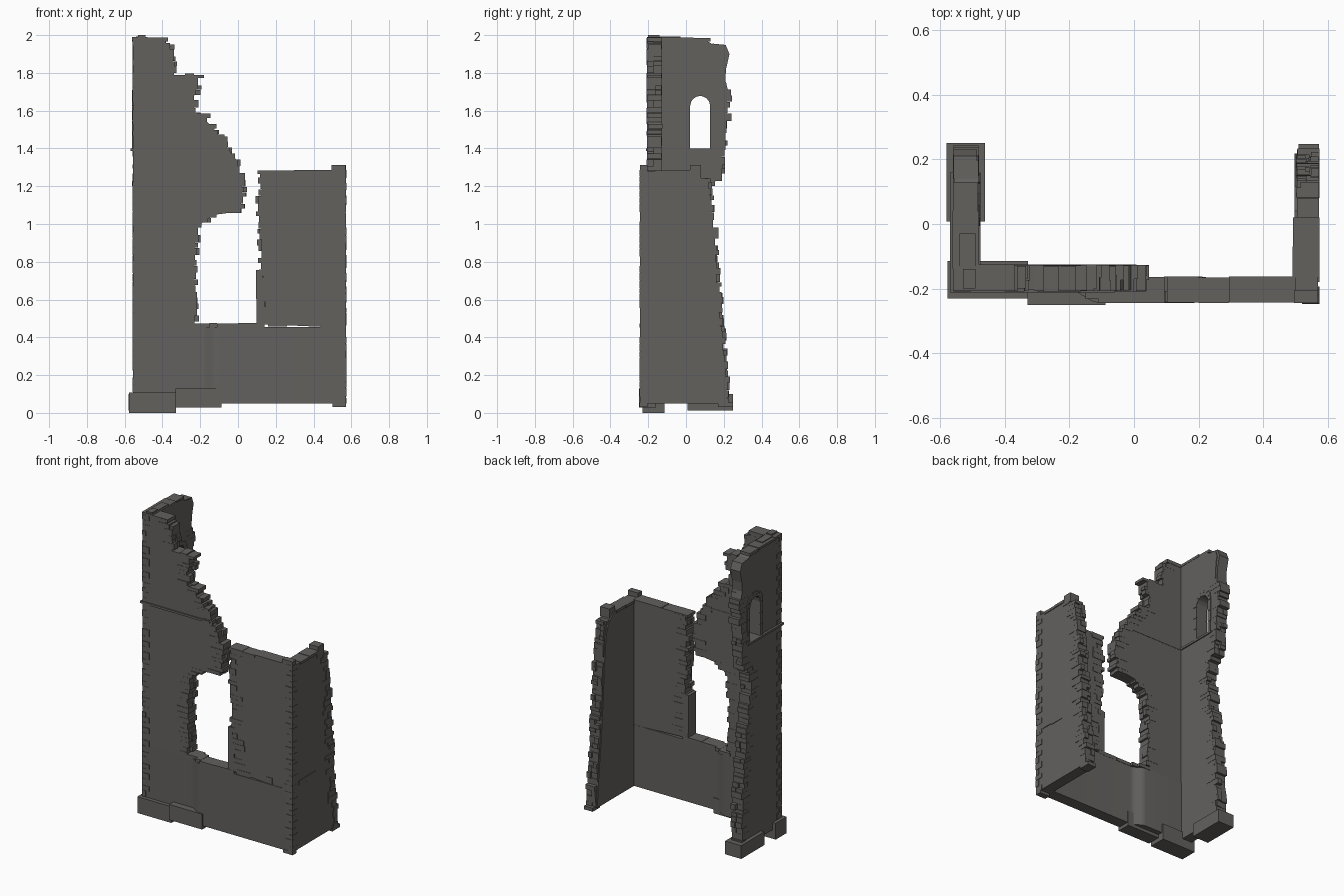
import bpy, bmesh, math, random
from mathutils import Vector

random.seed(7)
R = random.uniform
stone = bpy.data.materials.new("dark grey stone")
stone.diffuse_color = (0.125, 0.119, 0.111, 1)


def finish(name, bm):
    bmesh.ops.recalc_face_normals(bm, faces=bm.faces)
    me = bpy.data.meshes.new(name)
    bm.to_mesh(me)
    bm.free()
    me.materials.append(stone)
    ob = bpy.data.objects.new(name, me)
    bpy.context.collection.objects.link(ob)
    return ob


def place(p, d, axis):
    u, v = p
    return Vector({'x': (d, u, v), 'y': (u, d, v), 'z': (u, v, d)}[axis])


def add_prism(bm, pts, lo, hi, axis):
    a = [bm.verts.new(place(p, lo, axis)) for p in pts]
    b = [bm.verts.new(place(p, hi, axis)) for p in pts]
    bm.faces.new(a)
    bm.faces.new(b[::-1])
    for i in range(len(a)):
        j = (i + 1) % len(a)
        bm.faces.new((a[i], a[j], b[j], b[i]))


def prism(name, pts, lo, hi, axis):
    bm = bmesh.new()
    add_prism(bm, pts, lo, hi, axis)
    return finish(name, bm)


def add_box(bm, x0, x1, y0, y1, z0, z1):
    add_prism(bm, [(x0, y0), (x1, y0), (x1, y1), (x0, y1)], z0, z1, 'z')


def boxes(name, items):
    bm = bmesh.new()
    for b in items:
        add_box(bm, *b)
    return finish(name, bm)


def at(edge, z):
    for (u0, z0), (u1, z1) in zip(edge, edge[1:]):
        if z0 <= z <= z1:
            return u0 + (u1 - u0) * (z - z0) / max(z1 - z0, 1e-6)
    return edge[-1][0]


def broken_edge(name, edge, sign, d0, d1, axis, limit=9):
    """Courses of uneven bricks following a broken wall edge."""
    bm = bmesh.new()
    z, top = edge[0][1], edge[-1][1]
    while z < top - 0.012:
        h = min(R(0.022, 0.042), top - z)
        e = at(edge, z + h / 2)
        mid = d0 + (d1 - d0) * R(0.35, 0.65)
        spans = [(d0, mid), (mid, d1)] if random.random() < 0.55 else [(d0, d1)]
        for s0, s1 in spans:
            o = min(e + sign * R(-0.012, 0.014), limit)
            i = e - sign * R(0.035, 0.09)
            pts = [(i, z), (o, z), (o, z + h - 0.001), (i, z + h - 0.001)]
            g0 = R(0.0005, 0.004) if s0 == d0 else 0
            g1 = R(0.0005, 0.004) if s1 == d1 else 0
            add_prism(bm, pts, s0 - g0, s1 + g1, axis)
        z += h
    return finish(name, bm)


def core(edge, sign, far):
    """Solid wall outline set just behind its broken edge."""
    return [(far, edge[0][1])] + [(u - sign * 0.014, z) for u, z in edge] + [(far, edge[-1][1])]


# Low front wall, its plan bending forward where the two builds meet
bend = [(-0.2 + 0.09 * t / 8, 0.038 * (0.5 - 0.5 * math.cos(math.pi * t / 8))) for t in range(9)]
plan = [(-0.555, -0.205)] + [(x, -0.205 - s) for x, s in bend] + [(0.57, -0.243)]
plan += [(0.57, -0.165)] + [(x, -0.127 - s) for x, s in reversed(bend)] + [(-0.555, -0.127)]
low = prism("lower_front_wall", plan, 0.05, 0.456, 'z')
bpy.context.view_layer.objects.active = low
low.select_set(True)
bpy.ops.object.shade_smooth_by_angle(angle=math.radians(25))
low.select_set(False)
boxes("window_sill", [(-0.235, -0.15, -0.208, -0.125, 0.452, 0.474),
                      (-0.15, -0.11, -0.232, -0.145, 0.452, 0.475),
                      (-0.11, 0.0, -0.245, -0.163, 0.452, 0.474),
                      (0.0, 0.14, -0.244, -0.164, 0.452, 0.476)])

# Tall left part of the front wall
tall = [(-0.22, 0.456), (-0.21, 0.6), (-0.222, 0.72), (-0.215, 0.9), (-0.2, 0.98), (-0.16, 1.02),
        (-0.1, 1.05), (0.01, 1.065), (0.03, 1.1), (0.036, 1.2), (0.02, 1.27), (0.005, 1.34),
        (-0.04, 1.4), (-0.08, 1.46), (-0.13, 1.52), (-0.17, 1.56), (-0.215, 1.585), (-0.225, 1.66),
        (-0.2, 1.73), (-0.205, 1.785), (-0.325, 1.79), (-0.335, 1.9), (-0.36, 1.95), (-0.385, 1.985)]
prism("tall_front_wall", core(tall, 1, -0.555), -0.205, -0.128, 'y')
broken_edge("tall_front_wall_broken_bricks", tall, 1, -0.205, -0.13, 'y')
boxes("ledge_stones", [(-0.31, -0.18, -0.207, -0.13, 1.772, 1.79), (-0.25, -0.145, -0.206, -0.128, 1.56, 1.585),
                       (-0.2, -0.115, -0.2, -0.125, 1.505, 1.53), (-0.15, -0.055, -0.207, -0.13, 1.43, 1.462),
                       (-0.4, -0.335, -0.2, -0.13, 1.925, 1.95), (-0.5, -0.37, -0.207, -0.126, 1.965, 1.988),
                       (-0.56, -0.48, -0.207, -0.13, 1.975, 1.99), (-0.53, -0.49, -0.2, -0.14, 1.98, 2.0)])

# Right part of the front wall
jamb = [(0.105, 0.47), (0.135, 0.5), (0.135, 0.66), (0.11, 0.75), (0.115, 0.82), (0.115, 0.92),
        (0.11, 1.0), (0.105, 1.12), (0.115, 1.2), (0.108, 1.28)]
prism("right_front_wall", [(0.57, 0.45)] + core(jamb, -1, 0.57)[1:], -0.240, -0.166, 'y')
broken_edge("right_front_wall_broken_bricks", jamb, -1, -0.240, -0.166, 'y')
prism("leaning_jamb_slab", [(0.098, 0.475), (0.14, 0.475), (0.142, 0.64), (0.125, 0.76), (0.095, 0.755)],
      -0.243, -0.163, 'y')
boxes("right_front_cap_stones", [(0.102, 0.2, -0.243, -0.163, 1.266, 1.284), (0.2, 0.292, -0.245, -0.165, 1.268, 1.282),
                                 (0.294, 0.5, -0.243, -0.162, 1.266, 1.285), (0.495, 0.57, -0.244, -0.205, 1.27, 1.312),
                                 (0.16, 0.26, -0.2425, -0.2, 0.458, 0.49), (0.37, 0.42, -0.243, -0.2, 0.46, 0.5),
                                 (0.5, 0.572, -0.2445, -0.2, 0.458, 0.49)])

# Right side wall
side = [(0.232, 0.05), (0.222, 0.2), (0.205, 0.36), (0.185, 0.56), (0.17, 0.75), (0.16, 0.95),
        (0.145, 1.1), (0.13, 1.2), (0.09, 1.25), (0.055, 1.28)]
prism("right_side_wall", core(side, 1, -0.243), 0.497, 0.57, 'x')
broken_edge("right_side_wall_broken_bricks", side, 1, 0.506, 0.571, 'x', 0.25)
boxes("right_side_cap_stones", [(0.49, 0.575, -0.165, -0.07, 1.266, 1.283), (0.492, 0.575, -0.07, 0.02, 1.268, 1.286),
                                (0.505, 0.573, 0.02, 0.08, 1.25, 1.312), (0.515, 0.573, 0.07, 0.13, 1.22, 1.24),
                                (0.5, 0.574, -0.18, -0.1, 0.47, 0.5), (0.5, 0.5735, -0.1, 0.0, 0.463, 0.5)])

# Left side wall with an arched window
left = [(0.215, 0.06), (0.21, 0.3), (0.19, 0.55), (0.16, 0.8), (0.125, 1.0), (0.115, 1.12), (0.14, 1.2),
        (0.195, 1.25), (0.2, 1.33), (0.215, 1.45), (0.23, 1.6), (0.232, 1.68), (0.208, 1.75), (0.215, 1.86),
        (0.225, 1.9), (0.21, 1.945)]
outline = core(left, 1, -0.2)[:-1] + [(0.14, 1.952), (0.1, 1.975), (-0.2, 1.985)]
wall = prism("left_side_wall", outline, -0.555, -0.482, 'x')
cy, cz, r = 0.075, 1.625, 0.053
arch = [(cy - r, 1.4), (cy + r, 1.4)] + [(cy + r * math.cos(a * math.pi / 8), cz + r * math.sin(a * math.pi / 8))
                                        for a in range(9)]
cutter = prism("window_cutter", arch, -0.7, -0.3, 'x')
cutter.hide_render = True
mod = wall.modifiers.new("window", 'BOOLEAN')
mod.operation, mod.object, mod.solver = 'DIFFERENCE', cutter, 'EXACT'
bpy.context.view_layer.objects.active = wall
bpy.ops.object.modifier_apply(modifier=mod.name)
bpy.data.objects.remove(cutter)
low_edge = [p for p in left if p[1] <= 1.75]
broken_edge("left_side_wall_broken_bricks", low_edge, 1, -0.556, -0.484, 'x', 0.245)
prism("left_wall_upper_end", [(0.15, 1.7), (0.225, 1.7), (0.208, 1.76), (0.212, 1.82), (0.23, 1.9), (0.21, 1.948),
                              (0.14, 1.955)], -0.558, -0.486, 'x')

# Window arch stones and jamb stones
bm = bmesh.new()
for k in range(7):
    a0, a1 = math.pi * k / 7, math.pi * (k + 0.96) / 7
    ro = r + (0.034 if k % 2 else 0.028)
    pts = [(cy + q * math.cos(a), cz + q * math.sin(a)) for q, a in ((r, a0), (ro, a0), (ro, a1), (r, a1))]
    add_prism(bm, pts, -0.561, -0.477, 'x')
for z in (1.4, 1.475, 1.55):
    for s in (-1, 1):
        w = R(0.02, 0.034)
        add_box(bm, -0.56, -0.478, *sorted((cy + s * r, cy + s * (r + w))), z, z + 0.073)
finish("window_arch_stones", bm)

# Thin string course around the tall corner, and stones along the left wall top
boxes("string_course", [(-0.57, -0.06, -0.212, -0.126, 1.386, 1.4), (-0.57, -0.475, -0.212, 0.16, 1.386, 1.4)])
boxes("left_wall_top_stones", [(-0.562, -0.48, -0.14, 0.04, 1.972, 1.988), (-0.56, -0.485, 0.04, 0.13, 1.965, 1.984),
                               (-0.54, -0.49, -0.14, -0.03, 1.98, 1.993)])

# Corner stones, alternating long and short
for name, cx, y, z0, z1, s in (("left_corner_stones", -0.555, -0.205, 0.11, 1.97, 1),
                               ("right_corner_stones", 0.57, -0.243, 0.05, 1.26, -1)):
    items, z, k = [], z0, 0
    while z < z1:
        h = R(0.028, 0.05)
        p = R(0.001, 0.004)
        lx, ly = (0.05, 0.025) if k % 2 else (0.025, 0.05)
        items.append((*sorted((cx - s * p, cx + s * lx)), y - p, y + ly, z, z + h - 0.002))
        z += h
        k += 1
    boxes(name, items)

# Foundation blocks
boxes("foundation_blocks", [(-0.577, -0.328, -0.23, -0.115, 0.0, 0.108), (-0.33, -0.088, -0.25, -0.16, 0.028, 0.13),
                            (-0.58, -0.462, 0.008, 0.25, 0.012, 0.1), (0.5, 0.572, -0.245, -0.205, 0.032, 0.055),
                            (0.51, 0.573, 0.17, 0.248, 0.032, 0.055)])
